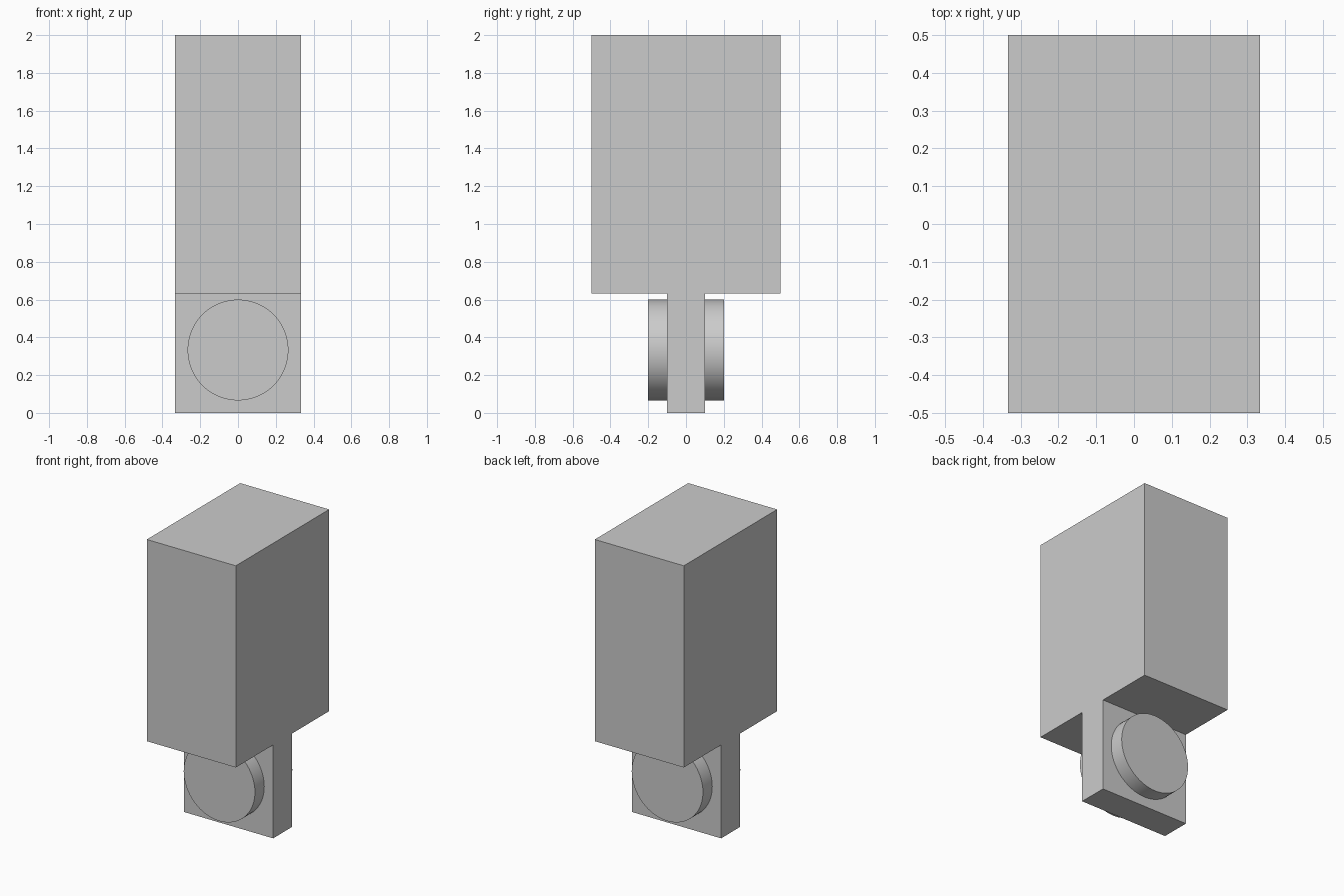
import bpy
import math

cube = bpy.data.objects.get("Cube")
if cube:
    bpy.data.objects.remove(cube, do_unlink=True)

grey = bpy.data.materials.new("light_grey")
grey.use_nodes = True
colour = (0.6, 0.6, 0.6, 1)
grey.diffuse_color = colour
grey.node_tree.nodes["Principled BSDF"].inputs["Base Color"].default_value = colour

WIDTH = 0.667
SHOULDER = 0.633  # height where the tongue meets the body


def box(name, depth, bottom, top):
    bpy.ops.mesh.primitive_cube_add(size=1, location=(0, 0, (bottom + top) / 2))
    ob = bpy.context.object
    ob.name = name
    ob.scale = (WIDTH, depth, top - bottom)
    bpy.ops.object.transform_apply(location=False, rotation=False, scale=True)
    ob.data.materials.append(grey)


def disc(name, side):
    # Round boss standing out from one face of the tongue
    bpy.ops.mesh.primitive_cylinder_add(
        vertices=64, radius=0.267, depth=0.1,
        location=(0, side * 0.15, 0.333), rotation=(math.pi / 2, 0, 0))
    ob = bpy.context.object
    ob.name = name
    ob.data.materials.append(grey)
    bpy.ops.object.shade_smooth_by_angle(angle=math.radians(30))


# Main block and the thin tongue below it
box("body", 1.0, SHOULDER, 2.0)
box("tongue", 0.2, 0.0, SHOULDER)

# Bosses on the front and back of the tongue
disc("front_boss", -1)
disc("back_boss", 1)
